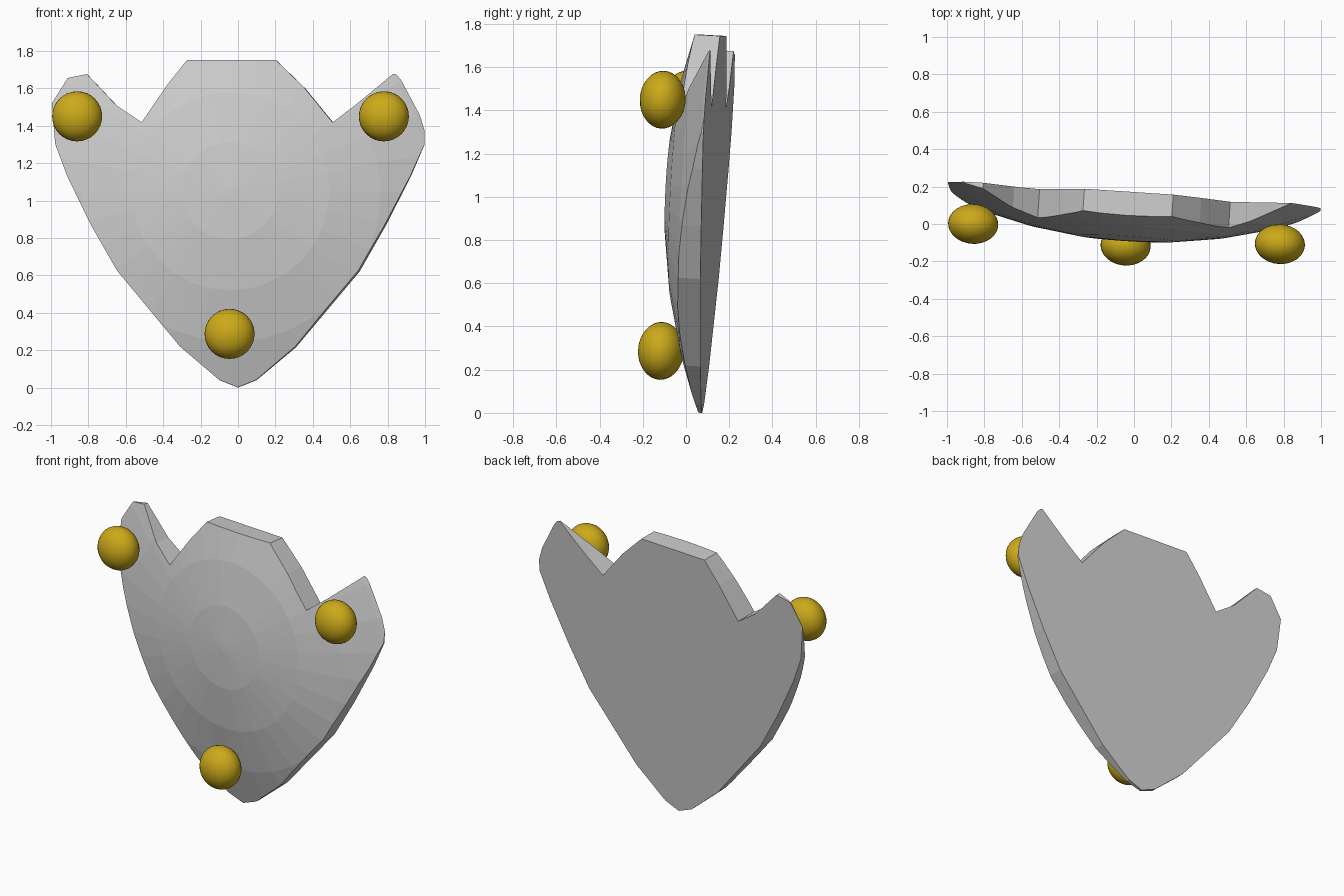
import bpy, bmesh, math
from mathutils import Vector, Matrix

if "Cube" in bpy.data.objects:
    bpy.data.objects.remove(bpy.data.objects["Cube"])

# Flat back plane, slightly turned: y = A + B*x + C*z
A, B, C = 0.075, -0.066, 0.055
FRONT = Vector((B, -1, C)).normalized()


def place(x, z, t):
    """Point on the back plane, pushed t towards the front."""
    return Vector((x, A + B * x + C * z, z)) + FRONT * t


def finish(name, bm):
    bmesh.ops.recalc_face_normals(bm, faces=bm.faces)
    mesh = bpy.data.meshes.new(name)
    bm.to_mesh(mesh)
    bm.free()
    ob = bpy.data.objects.new(name, mesh)
    bpy.context.collection.objects.link(ob)
    return ob


def loft(name, loops):
    """Closed solid through a list of equal-length point loops."""
    bm = bmesh.new()
    rings = [[bm.verts.new(p) for p in loop] for loop in loops]
    n = len(rings[0])
    for lo, hi in zip(rings, rings[1:]):
        for i in range(n):
            j = (i + 1) % n
            bm.faces.new((lo[i], lo[j], hi[j], hi[i]))
    bm.faces.new(rings[0][::-1])
    # close the last loop as a fan when it is tiny, otherwise as a cap
    bm.faces.new(rings[-1])
    return finish(name, bm)


# Shield outline
outline = [(0, 0), (0.10, 0.04), (0.31, 0.215), (0.65, 0.62), (0.79, 0.865),
           (0.925, 1.13), (0.998, 1.30), (0.998, 1.41), (0.93, 1.565),
           (0.86, 1.67), (0.83, 1.677), (0.64, 1.51), (0.515, 1.41),
           (0.36, 1.60), (0.21, 1.745), (-0.265, 1.745), (-0.37, 1.61),
           (-0.505, 1.41), (-0.64, 1.50), (-0.805, 1.675), (-0.91, 1.655),
           (-0.995, 1.52), (-0.975, 1.30), (-0.91, 1.13), (-0.78, 0.865),
           (-0.64, 0.62), (-0.305, 0.215), (-0.10, 0.04)]
shield = loft("shield_plate", [[place(x, z, t) for x, z in outline] for t in (0, 0.4)])

# Shallow faceted dome that shapes the front
CX, CZ, SEG = -0.03, 1.04, 32


def ring(r, t):
    return [place(CX + r * math.cos(2 * math.pi * i / SEG),
                  CZ + r * math.sin(2 * math.pi * i / SEG), t) for i in range(SEG)]


radii = (1.32, 1.06, 0.8, 0.53, 0.26, 0.02)
dome = loft("dome_cutter", [ring(1.32, -0.3)] + [ring(r, 0.225 - 0.19 * r * r) for r in radii])
dome.hide_render = True

mod = shield.modifiers.new("dome", 'BOOLEAN')
mod.operation = 'INTERSECT'
mod.solver = 'EXACT'
mod.object = dome
bpy.context.view_layer.objects.active = shield
shield.select_set(True)
bpy.ops.object.modifier_apply(modifier=mod.name)
bpy.data.objects.remove(dome)

# Gold flattened studs
gold = bpy.data.materials.new("gold")
gold.diffuse_color = (0.6, 0.4, 0.01, 1)
gold.use_nodes = True
gold.node_tree.nodes["Principled BSDF"].inputs["Base Color"].default_value = gold.diffuse_color
turn = FRONT.to_track_quat('Z', 'Y').to_matrix().to_4x4()
for name, pos in (("stud_left", (-0.86, 0.0, 1.45)),
                  ("stud_right", (0.78, -0.108, 1.45)),
                  ("stud_bottom", (-0.045, -0.116, 0.287))):
    bm = bmesh.new()
    bmesh.ops.create_uvsphere(bm, u_segments=32, v_segments=16, radius=1,
                              matrix=Matrix.Translation(pos) @ turn
                              @ Matrix.Diagonal((0.134, 0.134, 0.106, 1)))
    for f in bm.faces:
        f.smooth = True
    stud = finish(name, bm)
    stud.data.materials.append(gold)
